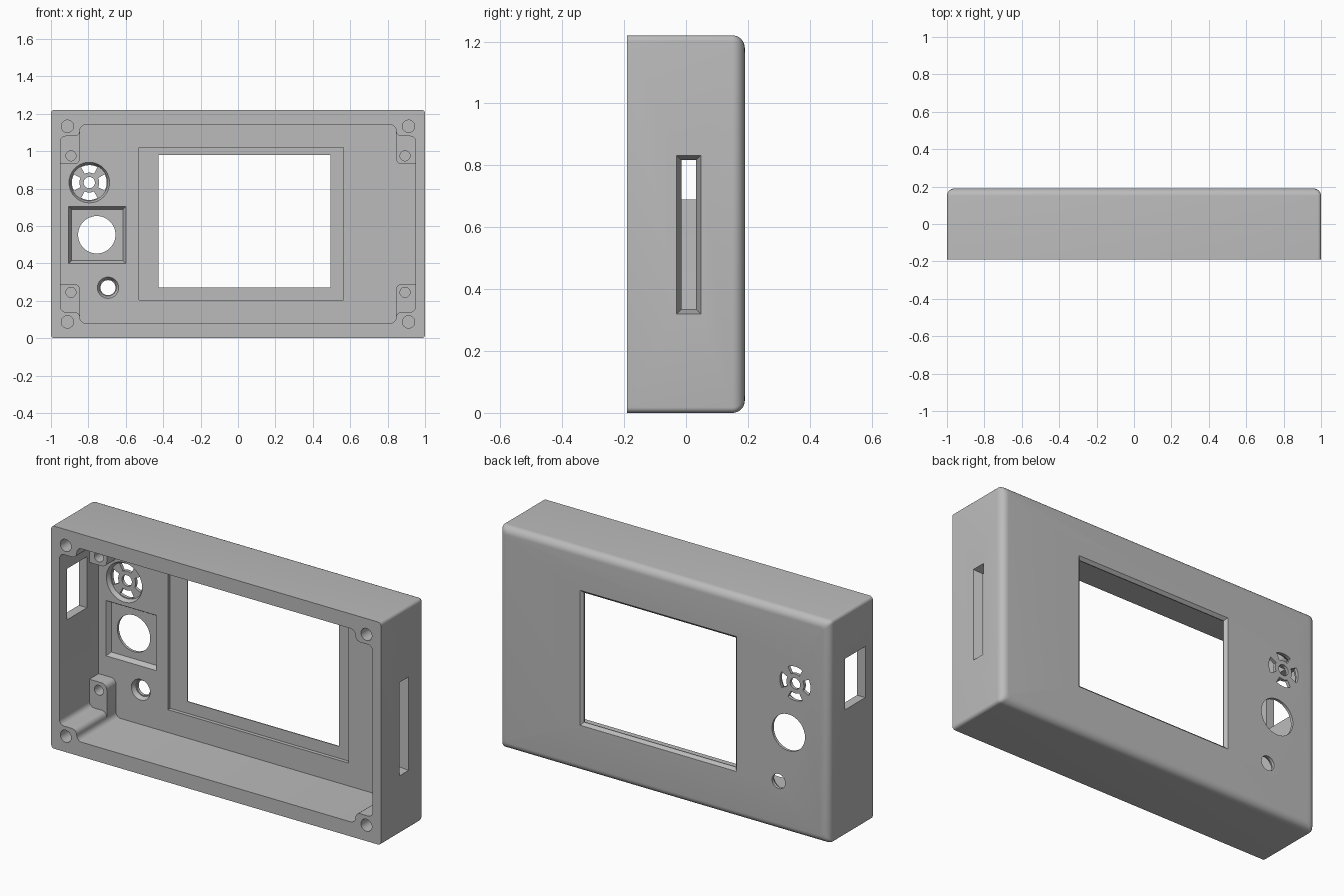
import bpy, bmesh
from math import sin, cos, pi, radians
from mathutils import Vector

cube = bpy.data.objects.get("Cube")
if cube:
    bpy.data.objects.remove(cube)

grey = bpy.data.materials.new("mid_grey_plastic")
grey.use_nodes = True
colour = (0.5, 0.5, 0.5, 1)
grey.diffuse_color = colour
grey.node_tree.nodes["Principled BSDF"].inputs["Base Color"].default_value = colour

MID = 0.61            # half height of the case
FLOOR = 0.15          # inner face of the back wall


def fillet(corners, r, n=5):
    """Round every right-angled corner of an outline."""
    out = []
    for i, c in enumerate(corners):
        p, q, s = Vector(c), Vector(corners[i - 1]), Vector(corners[(i + 1) % len(corners)])
        a, b = p + (q - p).normalized() * r, p + (s - p).normalized() * r
        m = a + b - p
        out += [m + (a - m) * cos(k / n * pi / 2) + (b - m) * sin(k / n * pi / 2)
                for k in range(n + 1)]
    return out


def rect(u0, u1, v0, v1, grow=0.0):
    return [(u0 - grow, v0 - grow), (u1 + grow, v0 - grow),
            (u1 + grow, v1 + grow), (u0 - grow, v1 + grow)]


def circle(u, v, r, n=40):
    return [(u + r * cos(2 * pi * k / n), v + r * sin(2 * pi * k / n)) for k in range(n)]


def loft(name, rings, axis="y"):
    """Closed solid through (depth, outline) rings along an axis."""
    bm = bmesh.new()
    loops = []
    for d, outline in rings:
        loops.append([bm.verts.new((u, d, v) if axis == "y" else (d, u, v)) for u, v in outline])
    n = len(loops[0])
    for a, b in zip(loops, loops[1:]):
        for i in range(n):
            j = (i + 1) % n
            bm.faces.new((a[i], a[j], b[j], b[i]))
    bm.faces.new(loops[0])
    bm.faces.new(loops[-1])
    bmesh.ops.recalc_face_normals(bm, faces=bm.faces)
    mesh = bpy.data.meshes.new(name)
    bm.to_mesh(mesh)
    bm.free()
    mesh.materials.append(grey)
    ob = bpy.data.objects.new(name, mesh)
    bpy.context.collection.objects.link(ob)
    return ob


def carve(ob, cutters):
    """Subtract the cutters, bake the result and discard them."""
    for c in cutters:
        c.hide_render = True
        mod = ob.modifiers.new("cut", "BOOLEAN")
        mod.operation, mod.solver, mod.object = "DIFFERENCE", "EXACT", c
    bpy.context.view_layer.update()
    mesh = bpy.data.meshes.new_from_object(ob.evaluated_get(bpy.context.evaluated_depsgraph_get()))
    ob.modifiers.clear()
    ob.data = mesh
    for c in cutters:
        bpy.data.objects.remove(c)


def smooth(ob):
    bpy.ops.object.select_all(action="DESELECT")
    ob.select_set(True)
    bpy.context.view_layer.objects.active = ob
    bpy.ops.object.shade_smooth_by_angle(angle=radians(30))


# Outer shell with softly rounded back edges
def shell_ring(inset):
    return fillet(rect(-1, 1, 0, 2 * MID, -inset), 0.018)


R = 0.04
steps = [k / 8 * pi / 2 for k in range(9)]
case = loft("case_shell", [(-0.19, shell_ring(0))] +
            [(0.19 - R + R * sin(t), shell_ring(R * (1 - cos(t)))) for t in steps])

# Main cavity, notched at the corners to leave the screw posts
quarter = [(0.95, 0.47), (0.845, 0.47), (0.845, 0.53)]
notched = quarter + [(-x, z) for x, z in reversed(quarter)]
notched += [(-x, -z) for x, z in notched]
cavity = fillet([(x, MID + z) for x, z in notched], 0.029)
cuts = [loft("cavity_cutter", [(-0.3, cavity), (FLOOR, cavity)])]

# Display recess and flared window
recess = rect(-0.53, 0.565, 0.205, 1.02)
cuts.append(loft("display_recess_cutter", [(0.1, recess), (0.17, recess)]))
display = (-0.425, 0.495, 0.27, 0.98)
cuts.append(loft("display_window_cutter", [
    (y, rect(*display, g)) for y, g in ((0.1, 0), (0.175, 0), (0.19, 0.015), (0.21, 0.035))]))

# Speaker recess with a centre hole and four curved slots
sx, sz = -0.795, 0.832
cuts.append(loft("speaker_recess_cutter", [(FLOOR - 0.01, circle(sx, sz, 0.113)),
                                           (0.173, circle(sx, sz, 0.098))]))
cuts.append(loft("speaker_hole_cutter", [(y, circle(sx, sz, 0.03)) for y in (0.12, 0.25)]))
for k in range(4):
    angles = [k * pi / 2 + radians(28) * i / 6 for i in range(-6, 7)]
    slot = [(sx + 0.093 * cos(a), sz + 0.093 * sin(a)) for a in angles]
    slot += [(sx + 0.053 * cos(a), sz + 0.053 * sin(a)) for a in reversed(angles)]
    cuts.append(loft("speaker_slot_cutter", [(y, slot) for y in (0.16, 0.25)]))

# Knob seat with its round hole, and the countersunk button hole
seat = (-0.905, -0.6, 0.4, 0.703)
cuts.append(loft("knob_seat_cutter", [(FLOOR - 0.01, rect(*seat, 0.006)),
                                      (0.175, rect(*seat, -0.015))]))
cuts.append(loft("knob_hole_cutter", [(y, circle(-0.755, 0.553, 0.1, 48)) for y in (0.12, 0.25)]))
cuts.append(loft("button_sink_cutter", [(FLOOR - 0.01, circle(-0.695, 0.27, 0.062)),
                                        (0.173, circle(-0.695, 0.27, 0.045))]))
cuts.append(loft("button_hole_cutter", [(y, circle(-0.695, 0.27, 0.04)) for y in (0.12, 0.25)]))

# Tapered card slot on one side, plain port on the other
card = (-0.03, 0.048, 0.32, 0.832)
cuts.append(loft("card_slot_cutter", [(1.02, rect(*card, 0.006)), (0.95, rect(*card, -0.015)),
                                      (0.9, rect(*card, -0.015))], "x"))
port = rect(-0.125, 0.05, 0.69, 0.97)
cuts.append(loft("side_port_cutter", [(-1.1, port), (-0.9, port)], "x"))

# Screw holes in the corner posts
for x in (-0.912, 0.912):
    for z in (MID - 0.523, MID + 0.523):
        cuts.append(loft("post_hole_cutter", [(y, circle(x, z, 0.033, 32)) for y in (-0.3, 0.0)]))

carve(case, cuts)
smooth(case)

# Lower bosses tucked under the posts, each with a blind hole
for sx, side in ((-1, "right"), (1, "left")):
    for sv, level in ((-1, "lower"), (1, "upper")):
        arc = fillet(rect(0.845, 0.99, 0.32, 0.49), 0.03)[:6]
        outline = arc + [Vector(p) for p in ((0.97, 0.32), (0.97, 0.5), (0.845, 0.5))]
        outline = [(sx * p.x, MID + sv * p.y) for p in outline]
        boss = loft(level + "_" + side + "_boss", [(0.07, outline), (0.16, outline)])
        hole = circle(sx * 0.893, MID + sv * 0.365, 0.027, 32)
        carve(boss, [loft("boss_hole_cutter", [(0.0, hole), (0.14, hole)])])
        smooth(boss)
